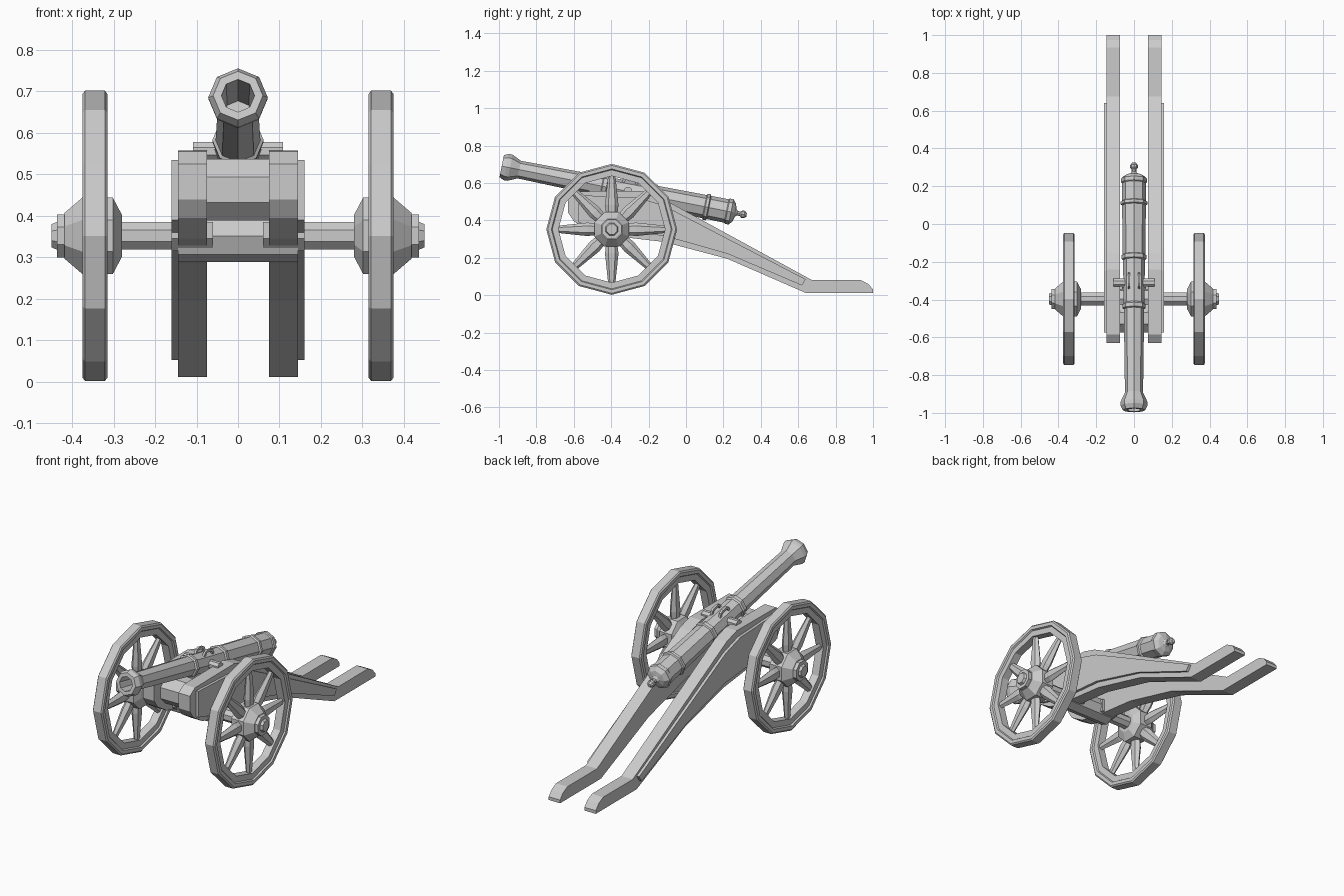
import bpy, bmesh
from math import pi, sin, cos, radians
from mathutils import Matrix, Vector

if "Cube" in bpy.data.objects:
    bpy.data.objects.remove(bpy.data.objects["Cube"])

TILT = radians(11.3)
HUB_Y, HUB_Z = -0.397, 0.352
ALONG_X = Matrix.Rotation(pi / 2, 4, 'Y')
AXLE = Matrix.Translation((0, HUB_Y, HUB_Z)) @ ALONG_X
# barrel space: local z runs from muzzle to breech
BARREL = Matrix.Translation((0, -0.985, 0.69)) @ Matrix.Rotation(-pi / 2 - TILT, 4, 'X')


def lathe(bm, profile, n, mat, phase=0.0, closed=False, flat=1.0):
    """Spin (radius, height) points around local z, then place with mat."""
    rings = []
    for r, h in profile:
        rings.append([bm.verts.new(mat @ Vector((r * cos(phase + 2 * pi * i / n),
                                                 flat * r * sin(phase + 2 * pi * i / n), h)))
                      for i in range(n)])
    pairs = list(zip(rings, rings[1:]))
    if closed:
        pairs.append((rings[-1], rings[0]))
    for a, b in pairs:
        for i in range(n):
            j = (i + 1) % n
            bm.faces.new((a[i], a[j], b[j], b[i]))


def prism(bm, points, x0, x1):
    """Extrude a side (y, z) outline from x0 to x1."""
    a = [bm.verts.new((x0, y, z)) for y, z in points]
    b = [bm.verts.new((x1, y, z)) for y, z in points]
    bm.faces.new(a)
    bm.faces.new(b[::-1])
    for i in range(len(a)):
        j = (i + 1) % len(a)
        bm.faces.new((a[i], b[i], b[j], a[j]))


def finish(name, bm, mirror=False):
    bmesh.ops.remove_doubles(bm, verts=bm.verts, dist=1e-5)
    bmesh.ops.recalc_face_normals(bm, faces=bm.faces)
    me = bpy.data.meshes.new(name)
    bm.to_mesh(me)
    bm.free()
    ob = bpy.data.objects.new(name, me)
    bpy.context.collection.objects.link(ob)
    if mirror:
        ob.modifiers.new("Mirror", 'MIRROR')
    return ob


# barrel with bore, mouldings, breech and knob
bm = bmesh.new()
lathe(bm, [(0, .25), (.037, .25), (.040, 0), (.060, 0), (.072, .025), (.071, .045),
           (.048, .095), (.054, .545), (.062, .55), (.062, .57), (.055, .578),
           (.058, .81), (.066, .815), (.066, .835), (.060, .84),
           (.063, 1.105), (.071, 1.11), (.071, 1.125), (.063, 1.13),
           (.064, 1.225), (.069, 1.23), (.069, 1.25), (.048, 1.268), (.022, 1.275),
           (.012, 1.285), (.012, 1.30), (.020, 1.308), (.020, 1.322), (.010, 1.335), (0, 1.335)],
      8, BARREL)
finish("barrel", bm)

# trunnions resting on the cheeks
bm = bmesh.new()
lathe(bm, [(0, .03), (.024, .03), (.024, .108), (0, .108)], 8,
      Matrix.Translation((0, -.31, .556)) @ ALONG_X, pi / 8)
finish("trunnion", bm, True)

# lifting handles on top of the barrel
bm = bmesh.new()
arch = [(.64, .03), (.655, .066), (.67, .074), (.71, .074), (.725, .066), (.74, .03),
        (.727, .03), (.713, .060), (.667, .060), (.653, .03)]
prism(bm, [(-.985 + cos(TILT) * s + sin(TILT) * h, .69 - sin(TILT) * s + cos(TILT) * h)
           for s, h in arch], .020, .032)
finish("lifting_handle", bm, True)

# carriage cheeks running back into the trails
bm = bmesh.new()
prism(bm, [(-.60, .395), (-.63, .44), (-.63, .525), (-.585, .555), (-.24, .558), (-.15, .53),
           (.675, .08), (.935, .08), (.975, .06), (1.0, .03), (1.0, .012), (.64, .012),
           (.22, .195), (-.12, .285), (-.42, .32), (-.52, .345)], .075, .145)
finish("carriage_cheek", bm, True)

# outer side plates
bm = bmesh.new()
prism(bm, [(-.575, .39), (-.575, .535), (-.25, .52), (-.12, .48), (.64, .085), (.62, .052),
           (.22, .222), (-.12, .318), (-.42, .345)], .14, .16)
finish("side_plate", bm, True)

# front transom joining the cheeks
bm = bmesh.new()
lathe(bm, [(0, -.08), (.08, -.08), (.08, .08), (0, .08)], 8,
      Matrix.Translation((0, -.50, .463)) @ ALONG_X, pi / 8)
finish("front_transom", bm)

# axle, axle bed and bearing blocks
bm = bmesh.new()
lathe(bm, [(0, -.3), (.036, -.3), (.036, .3), (0, .3)], 8, AXLE, pi / 8)
finish("axle", bm)
bm = bmesh.new()
lathe(bm, [(0, -.145), (.063, -.145), (.063, .145), (0, .145)], 8, AXLE)
finish("axle_bed", bm)
bm = bmesh.new()
prism(bm, [(-.47, .345), (-.47, .385), (-.33, .385), (-.33, .315), (-.44, .315)], .06, .16)
finish("bearing_block", bm, True)

# twelve-sided wheel rims
bm = bmesh.new()
section = [(.285, .022), (.318, .022), (.323, .030), (.342, .030), (.350, .024)]
loop = section + [(r, -h) for r, h in reversed(section)]
lathe(bm, [(r, .345 + h) for r, h in loop], 12, AXLE, closed=True)
finish("wheel_rim", bm, True)

# eight tapered spokes per wheel
bm = bmesh.new()
for k in range(8):
    place = Matrix.Translation((.345, HUB_Y, HUB_Z)) @ Matrix.Rotation(k * pi / 4, 4, 'X') \
        @ Matrix.Rotation(pi / 2, 4, 'Z')
    lathe(bm, [(0, .06), (.028, .06), (.036, .13), (.018, .30), (0, .30)], 6, place, flat=.65)
finish("wheel_spokes", bm, True)

# hubs with stepped end caps
bm = bmesh.new()
lathe(bm, [(0, .28), (.055, .28), (.100, .302), (.100, .375), (.060, .418), (.056, .418),
           (.056, .437), (.036, .437), (.030, .450), (0, .450)], 8, AXLE, pi / 8)
finish("wheel_hub", bm, True)
